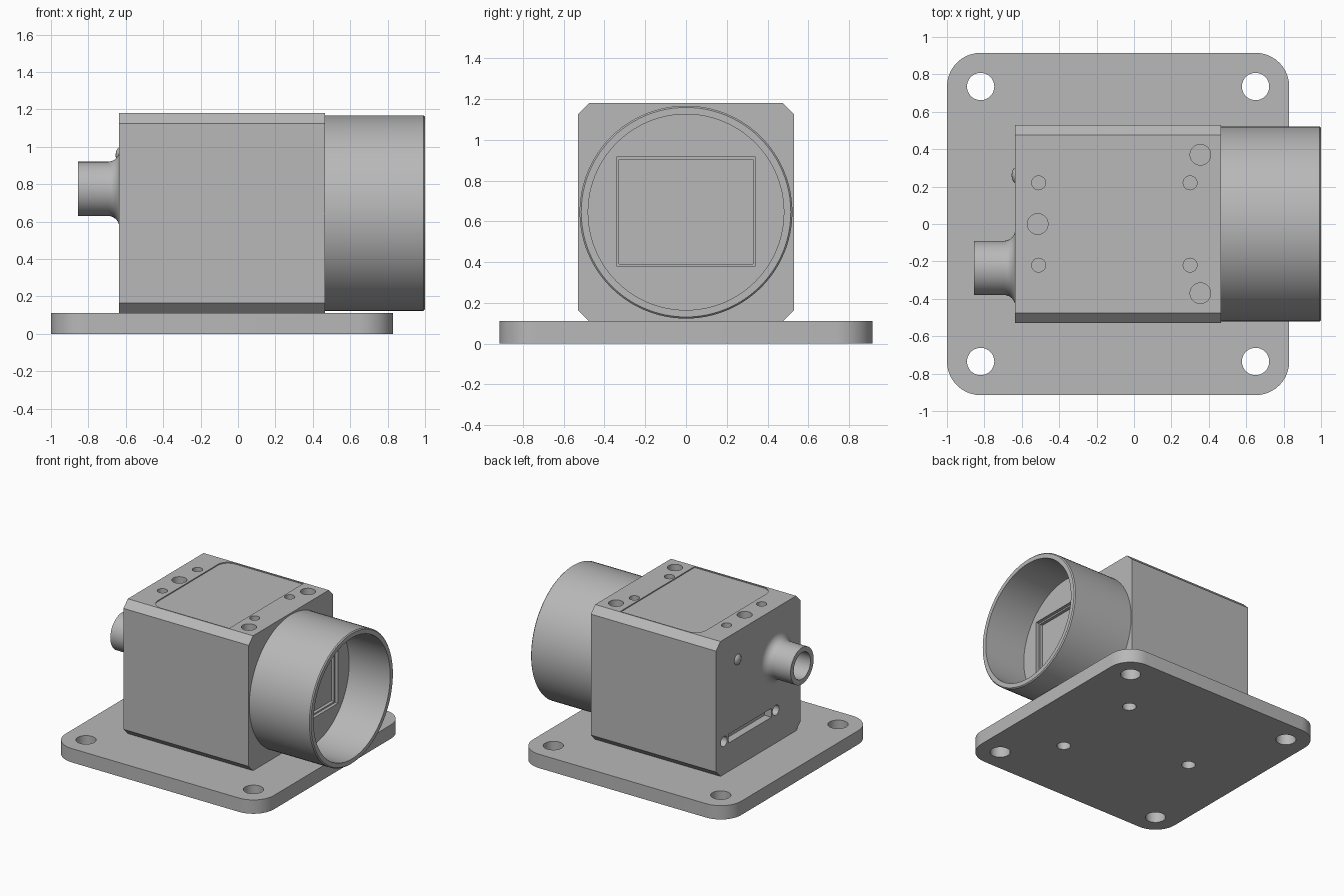
import bpy
import bmesh
from math import cos, sin, pi, radians
from mathutils import Matrix

if "Cube" in bpy.data.objects:
    bpy.data.objects.remove(bpy.data.objects["Cube"])

grey = bpy.data.materials.new("machined_grey")
grey.use_nodes = True
GREY = (0.48, 0.48, 0.48, 1)
grey.diffuse_color = GREY
grey.node_tree.nodes["Principled BSDF"].inputs["Base Color"].default_value = GREY


def add_object(name, bm):
    bmesh.ops.recalc_face_normals(bm, faces=bm.faces)
    mesh = bpy.data.meshes.new(name)
    bm.to_mesh(mesh)
    bm.free()
    mesh.materials.append(grey)
    obj = bpy.data.objects.new(name, mesh)
    bpy.context.collection.objects.link(obj)
    return obj


def arc(u, v, r, start, end, n):
    angles = [radians(start + (end - start) * i / n) for i in range(n + 1)]
    return [(u + r * cos(a), v + r * sin(a)) for a in angles]


def circle(u, v, r, n=40):
    return arc(u, v, r, 0, 360, n)[:-1]


def rectangle(u0, u1, v0, v1, radii=(0, 0, 0, 0), n=10):
    """Outline with one radius per corner, counter-clockwise from upper right."""
    points = []
    corners = [(u1, v1, -1, -1), (u0, v1, 1, -1), (u0, v0, 1, 1), (u1, v0, -1, 1)]
    for i, ((u, v, su, sv), r) in enumerate(zip(corners, radii)):
        if r:
            points += arc(u + su * r, v + sv * r, r, 90 * i, 90 * i + 90, n)
        else:
            points.append((u, v))
    return points


def prism(name, outline, axis, start, end):
    """Extrude an outline along z (outline in x, y) or along x (outline in y, z)."""
    bm = bmesh.new()

    def place(u, v, w):
        return (u, v, w) if axis == "z" else (w, u, v)
    low = [bm.verts.new(place(u, v, start)) for u, v in outline]
    high = [bm.verts.new(place(u, v, end)) for u, v in outline]
    bm.faces.new(low)
    bm.faces.new(high)
    for i in range(len(low)):
        j = (i + 1) % len(low)
        bm.faces.new((low[i], low[j], high[j], high[i]))
    return add_object(name, bm)


def lathe(name, profile, y, z, steps=96):
    """Turn an (x, radius) profile around an axis parallel to x."""
    bm = bmesh.new()
    verts = [bm.verts.new((x, 0, r)) for x, r in profile]
    edges = [bm.edges.new(pair) for pair in zip(verts, verts[1:])]
    bmesh.ops.spin(bm, geom=verts + edges, cent=(0, 0, 0), axis=(1, 0, 0),
                   angle=2 * pi, steps=steps)
    bmesh.ops.remove_doubles(bm, verts=bm.verts, dist=1e-4)
    bmesh.ops.transform(bm, matrix=Matrix.Translation((0, y, z)), verts=bm.verts)
    return add_object(name, bm)


def cut(obj, outline, axis, start, end):
    cutter = prism("cutter", outline, axis, start, end)
    cutter.hide_render = True
    mod = obj.modifiers.new("cut", "BOOLEAN")
    mod.operation = "DIFFERENCE"
    mod.solver = "EXACT"
    mod.object = cutter
    bpy.context.view_layer.objects.active = obj
    bpy.ops.object.modifier_apply(modifier=mod.name)
    bpy.data.objects.remove(cutter)


BASE, TOP, BACK, FRONT = 0.11, 1.18, -0.635, 0.465
MID = (BASE + TOP) / 2
BOLTS = [(-0.515, 0), (0.355, 0.37), (0.355, -0.37)]

# Mounting plate with corner holes and three body bolt holes
plate = prism("mounting_plate",
              rectangle(-1, 0.83, -0.915, 0.915, [0.18] * 4), "z", 0, BASE)
for x in (-0.82, 0.65):
    for y in (-0.735, 0.735):
        cut(plate, circle(x, y, 0.073), "z", -0.1, 0.2)
for x, y in BOLTS:
    cut(plate, circle(x, y, 0.05), "z", -0.1, 0.2)

# Housing with chamfered long edges
w, c = 0.53, 0.055
half = [(w, BASE + c), (w, TOP - c), (w - c, TOP)]
outline = [(w - c, BASE)] + half
outline += [(-y, z) for y, z in reversed(outline)]
body = prism("camera_housing", outline, "x", BACK, FRONT)

# Shallow label recess and screw holes in the top, matching holes below
cut(body, rectangle(-0.44, 0.25, -0.465, 0.465, (0, 0.09, 0.09, 0)), "z", TOP - 0.008, TOP + 0.1)
for x, y in BOLTS:
    cut(body, circle(x, y, 0.055), "z", TOP - 0.12, TOP + 0.1)
    cut(body, circle(x, y, 0.05), "z", BASE - 0.1, BASE + 0.08)
for x in (-0.51, 0.3):
    for y in (-0.22, 0.22):
        cut(body, circle(x, y, 0.037), "z", TOP - 0.1, TOP + 0.1)

# Rear socket slot with a screw hole at each end
cut(body, rectangle(-0.165, 0.375, 0.335, 0.405), "x", BACK - 0.1, BACK + 0.06)
for y in (-0.22, 0.43):
    cut(body, circle(y, 0.37, 0.04), "x", BACK - 0.1, BACK + 0.1)

# Lens tube, open at the front, with a stepped sensor window inside
SEAT = 0.64
tube = lathe("lens_tube", [(FRONT, 0), (FRONT, 0.522), (0.992, 0.522), (1, 0.514),
                           (1, 0.48), (SEAT, 0.48), (SEAT, 0)], 0, MID)
for inset, depth in ((0, 0.025), (0.012, 0.05)):
    cut(tube, rectangle(inset - 0.34, 0.34 - inset, 0.38 + inset, 0.915 - inset),
        "x", SEAT - depth, SEAT + 0.1)

# Rear cable connector with a flared foot and a bore
flare = arc(BACK - 0.06, 0.205, 0.06, 0, -90, 8)
connector = lathe("cable_connector", [(BACK, 0)] + flare +
                  [(-0.855, 0.145), (-0.855, 0.105), (-0.7, 0.105), (-0.7, 0)],
                  -0.235, 0.775, 64)

# Domed status lamp
dome = [(BACK + 0.01, 0), (BACK + 0.01, 0.042), (BACK, 0.042),
        (BACK - 0.01, 0.034), (BACK - 0.017, 0.02), (BACK - 0.02, 0)]
lamp = lathe("status_lamp", dome, 0.26, 0.955, 32)

# Smooth curved walls, keep machined edges crisp
bpy.ops.object.select_all(action="DESELECT")
for obj in (plate, body, tube, connector, lamp):
    obj.select_set(True)
bpy.context.view_layer.objects.active = body
bpy.ops.object.shade_smooth_by_angle(angle=radians(30))
